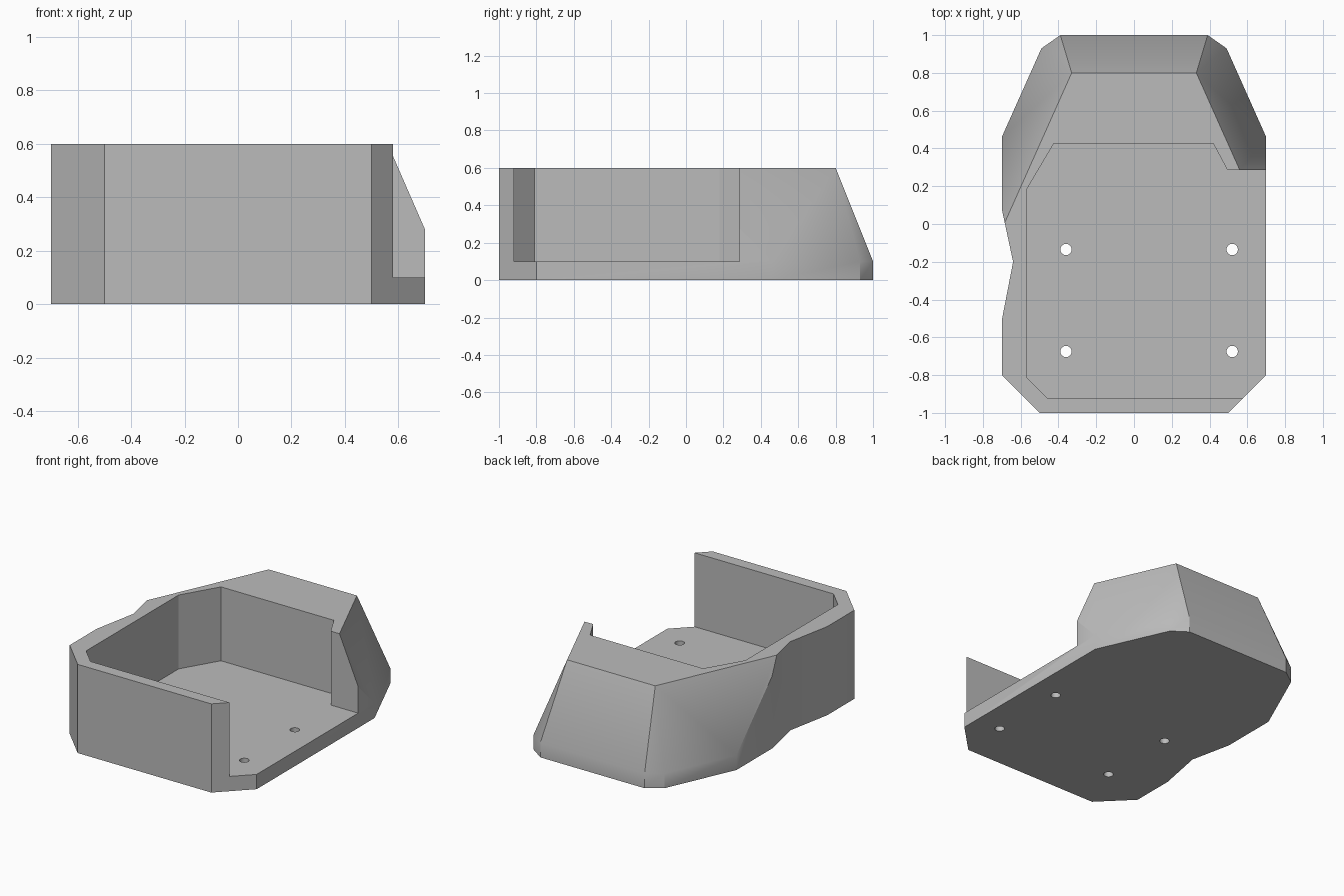
import bpy, bmesh
from mathutils import Vector

if "Cube" in bpy.data.objects:
    bpy.data.objects.remove(bpy.data.objects["Cube"])

grey = bpy.data.materials.new("plain grey")
grey.use_nodes = True
colour = (0.5, 0.5, 0.5, 1)
grey.diffuse_color = colour
grey.node_tree.nodes["Principled BSDF"].inputs["Base Color"].default_value = colour


def prism(name, outline, z0, z1, cuts=()):
    """Extrude an outline upward, then slice off everything outside each plane."""
    bm = bmesh.new()
    base = bm.faces.new([bm.verts.new((x, y, z0)) for x, y in outline])
    top = bmesh.ops.extrude_face_region(bm, geom=[base])["geom"]
    moved = [v for v in top if isinstance(v, bmesh.types.BMVert)]
    bmesh.ops.translate(bm, vec=(0, 0, z1 - z0), verts=moved)
    for a, b, c in cuts:
        normal = (b - a).cross(c - a).normalized()
        if normal.y < 0:
            normal = -normal
        bmesh.ops.bisect_plane(bm, geom=bm.verts[:] + bm.edges[:] + bm.faces[:],
                               dist=1e-4, plane_co=a, plane_no=normal, clear_outer=True)
        bmesh.ops.holes_fill(bm, edges=bm.edges[:], sides=0)
    bmesh.ops.recalc_face_normals(bm, faces=bm.faces[:])
    mesh = bpy.data.meshes.new(name)
    bm.to_mesh(mesh)
    bm.free()
    mesh.materials.append(grey)
    obj = bpy.data.objects.new(name, mesh)
    bpy.context.collection.objects.link(obj)
    return obj


# Sloped back: one plane across the back, a corner and a flank plane per side
cuts = [(Vector((-.39, 1, .1)), Vector((.39, 1, .1)), Vector((.33, .8, .6)))]
for s in (-1, 1):
    peak = Vector((s * .33, .8, .6))
    shoulder = Vector((s * .49, .93, .1))
    cuts.append((Vector((s * .7, .46, .1)), shoulder, peak))
    cuts.append((Vector((s * .39, 1, .1)), shoulder, peak))

# Outer body with a shallow notch in its right side
body = prism("tray_body", [
    (-.5, -1), (.5, -1), (.7, -.8), (.7, .46), (.49, .93), (.39, 1), (-.39, 1),
    (-.49, .93), (-.7, .46), (-.7, .08), (-.64, -.2), (-.7, -.51), (-.7, -.8)],
    0, .6, cuts)

# Pocket that opens through the left side
cutters = [prism("pocket_cutter", [
    (-.46, -.92), (.9, -.92), (.9, .285), (.495, .285), (.42, .425),
    (-.425, .425), (-.57, .18), (-.57, -.81)], .1, .8)]

# Four screw holes through the floor
for x in (-.36, .52):
    for y in (-.135, -.675):
        bpy.ops.mesh.primitive_cylinder_add(vertices=32, radius=.03, depth=.4, location=(x, y, .05))
        hole = bpy.context.object
        hole.name = "screw_hole_cutter"
        hole.data.materials.append(grey)
        cutters.append(hole)

bpy.ops.object.select_all(action='DESELECT')
bpy.context.view_layer.objects.active = body
body.select_set(True)
for cutter in cutters:
    cutter.hide_render = True
    mod = body.modifiers.new("cut", 'BOOLEAN')
    mod.operation = 'DIFFERENCE'
    mod.solver = 'EXACT'
    mod.object = cutter
    bpy.ops.object.modifier_apply(modifier=mod.name)
    bpy.data.objects.remove(cutter)

bpy.ops.object.shade_smooth_by_angle(angle=0.52)
